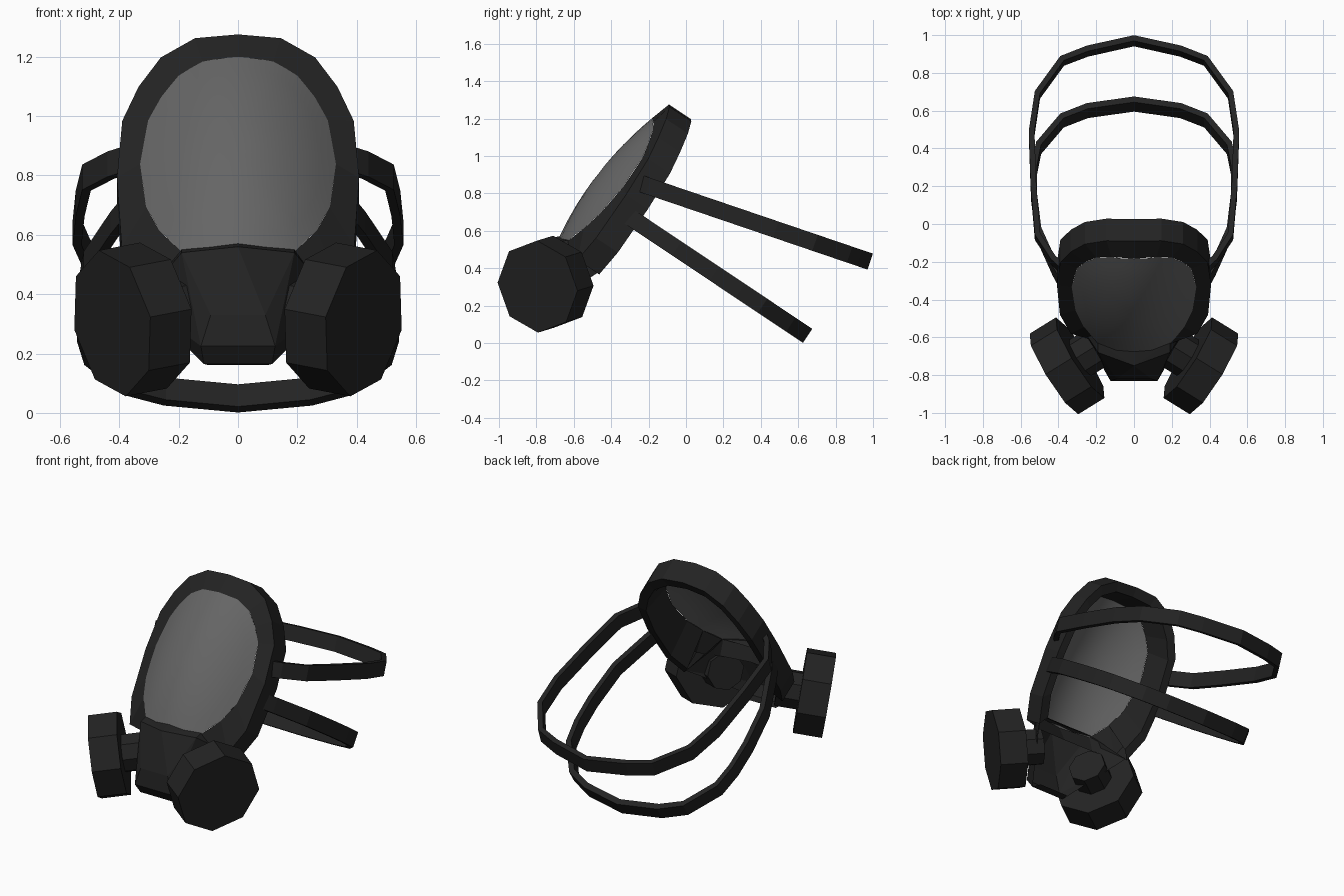
import bpy, bmesh, math
from mathutils import Vector

if "Cube" in bpy.data.objects:
    bpy.data.objects.remove(bpy.data.objects["Cube"])


def mat(name, c):
    m = bpy.data.materials.new(name)
    m.diffuse_color = (c, c, c, 1)
    m.use_nodes = True
    m.node_tree.nodes["Principled BSDF"].inputs["Base Color"].default_value = m.diffuse_color
    return m


RUBBER = mat("black_rubber", 0.0165)
GLASS = mat("grey_lens", 0.13)

# Face plane: u runs up the tilted visor, n points out of its front
U = Vector((0, 0.552, 0.834))
N = Vector((0, -0.834, 0.552))


def uvn(x, v, n):
    return Vector((x, 0, 0)) + U * v + N * n


def lens_n(x, v):
    return 0.897 - 0.28 * (v - 0.36) ** 2 - 1.38 * x * x


def finish(name, bm, material, smooth=False):
    bmesh.ops.recalc_face_normals(bm, faces=bm.faces)
    me = bpy.data.meshes.new(name)
    bm.to_mesh(me)
    bm.free()
    me.materials.append(material)
    for p in me.polygons:
        p.use_smooth = smooth
    ob = bpy.data.objects.new(name, me)
    bpy.context.collection.objects.link(ob)
    return ob


def mirrored(half):
    """Closed symmetric loop from a right-hand half (first and last on x = 0)."""
    return half + [(-p[0],) + tuple(p[1:]) for p in reversed(half[1:-1])]


def loft(bm, rings, close_rings=False):
    vs = [[bm.verts.new(p) for p in r] for r in rings]
    pairs = list(zip(vs, vs[1:])) + ([(vs[-1], vs[0])] if close_rings else [])
    for a, b in pairs:
        k = len(a)
        for i in range(k):
            j = (i + 1) % k
            bm.faces.new((a[i], a[j], b[j], b[i]))
    return vs


# Outlines as (x, height up the visor)
OUTER = [(0, 1.013), (.145, 1.004), (.26, .94), (.335, .835), (.39, .709),
         (.408, .484), (.392, .203), (.335, .05), (.2, .03), (0, .03)]
RIM = [(0, .899), (.12, .891), (.2, .85), (.258, .777), (.303, .692),
       (.33, .516), (.31, .327), (.265, .21), (.19, .103), (0, .09)]

# Visor frame: front outer, lens rim, back inner, back outer
front = [(x, v, .78 - .45 * x * x) for x, v in OUTER]
rim = [(x, v, lens_n(x, v)) for x, v in RIM]
back = [(x, v, n - .14) for x, v, n in front]
inner = [(x * .88, .5 + (v - .5) * .88, n) for x, v, n in back]
bm = bmesh.new()
loft(bm, [[uvn(*p) for p in mirrored(r)] for r in (front, rim, inner, back)], close_rings=True)
# leave the frame open behind the snout
gone = []
for f in list(bm.faces)[18:]:
    c = f.calc_center_median()
    if abs(c.x) < .27 and c.dot(U) < .2:
        gone.append(f)
bmesh.ops.delete(bm, geom=gone, context='FACES')
finish("visor_frame", bm, RUBBER)

# Curved lens: concentric rings of the rim outline
loop = mirrored(RIM)
fine = []
for a, b in zip(loop, loop[1:] + loop[:1]):
    for t in (0, .5):
        fine.append((a[0] + (b[0] - a[0]) * t, a[1] + (b[1] - a[1]) * t))
rings = []
for s in (1, .85, .7, .5, .3, .12):
    r = []
    for x, v in fine:
        x, v = x * s, .5 + (v - .5) * s
        r.append(uvn(x, v, lens_n(x, v)))
    rings.append(r)
bm = bmesh.new()
vs = loft(bm, rings)
bm.faces.new(vs[-1])
finish("lens", bm, GLASS, True)

# Snout: hull of a few mirrored points, open toward the face
pts = [Vector((0, -.75, .56)), uvn(0, .11, .87)]
for s in (-1, 1):
    for x, y, z in [(.19, -.68, .54), (.092, -.82, .33), (.147, -.775, .325),
                    (.125, -.83, .225), (.115, -.79, .165)]:
        pts.append(Vector((s * x, y, z)))
    for x, v, n in [(.19, .115, .825), (.33, .055, .60), (.1, -.27, .70)]:
        pts.append(uvn(s * x, v, n))
bm = bmesh.new()
for p in pts:
    bm.verts.new(p)
bmesh.ops.convex_hull(bm, input=bm.verts)
bm.normal_update()
gone = [f for f in bm.faces if f.normal.dot(N) < -.5
        or (f.normal.dot(U) > .7 and f.calc_center_median().dot(N) < .8)]
bmesh.ops.delete(bm, geom=gone, context='FACES')
finish("snout", bm, RUBBER)


# Filter canisters and their stalks: eight-sided prisms on a slanted axis
def prism(name, start, end, radius, side):
    axis = (end - start).normalized()
    a = Vector((0, 0, 1))
    a = (a - axis * a.dot(axis)).normalized()
    b = axis.cross(a)
    bm = bmesh.new()
    rs = []
    for c in (start, end):
        r = []
        for k in range(8):
            t = math.radians(-5 + 45 * k)
            p = c + (a * math.cos(t) + b * math.sin(t)) * radius
            r.append(Vector((p.x * side, p.y, p.z)))
        rs.append(r)
    for r in loft(bm, rs):
        bm.faces.new(r)
    finish(name, bm, RUBBER)


axis = Vector((.84, -.52, -.16)).normalized()
hub = Vector((.285, -.708, .328))
for side, tag in ((1, "right"), (-1, "left")):
    prism("filter_canister_" + tag, hub, hub + axis * .165, .25, side)
    prism("filter_stalk_" + tag, hub - axis * .13, hub + axis * .02, .112, side)


# Head straps: flat bands following a half path (x, y) on a sloping plane
def strap(name, half, y0, z0, slope):
    path = [Vector(p) for p in half] + [Vector((-x, y)) for x, y in reversed(half[:-1])]
    w = Vector((0, -slope, 1)).normalized() * .045
    bm = bmesh.new()
    rings = []
    for i, p in enumerate(path):
        t = (path[min(i + 1, len(path) - 1)] - path[max(i - 1, 0)]).normalized()
        q = p + Vector((-t.y, t.x)) * .03
        o, c = [Vector((k.x, k.y, z0 + (k.y - y0) * slope)) for k in (p, q)]
        rings.append([o + w, c + w, c - w, o - w])
    vs = loft(bm, rings)
    bm.faces.new(vs[0])
    bm.faces.new(vs[-1])
    finish(name, bm, RUBBER)


strap("upper_strap", [(.385, -.25), (.44, -.2), (.525, -.07), (.547, .19), (.557, .48),
                      (.525, .69), (.39, .875), (.25, .93), (0, .985)], -.19, .835, -.34)
strap("lower_strap", [(.375, -.35), (.43, -.25), (.52, -.05), (.545, .15), (.543, .29),
                      (.518, .41), (.39, .56), (.25, .615), (0, .65)], -.28, .66, -.668)
